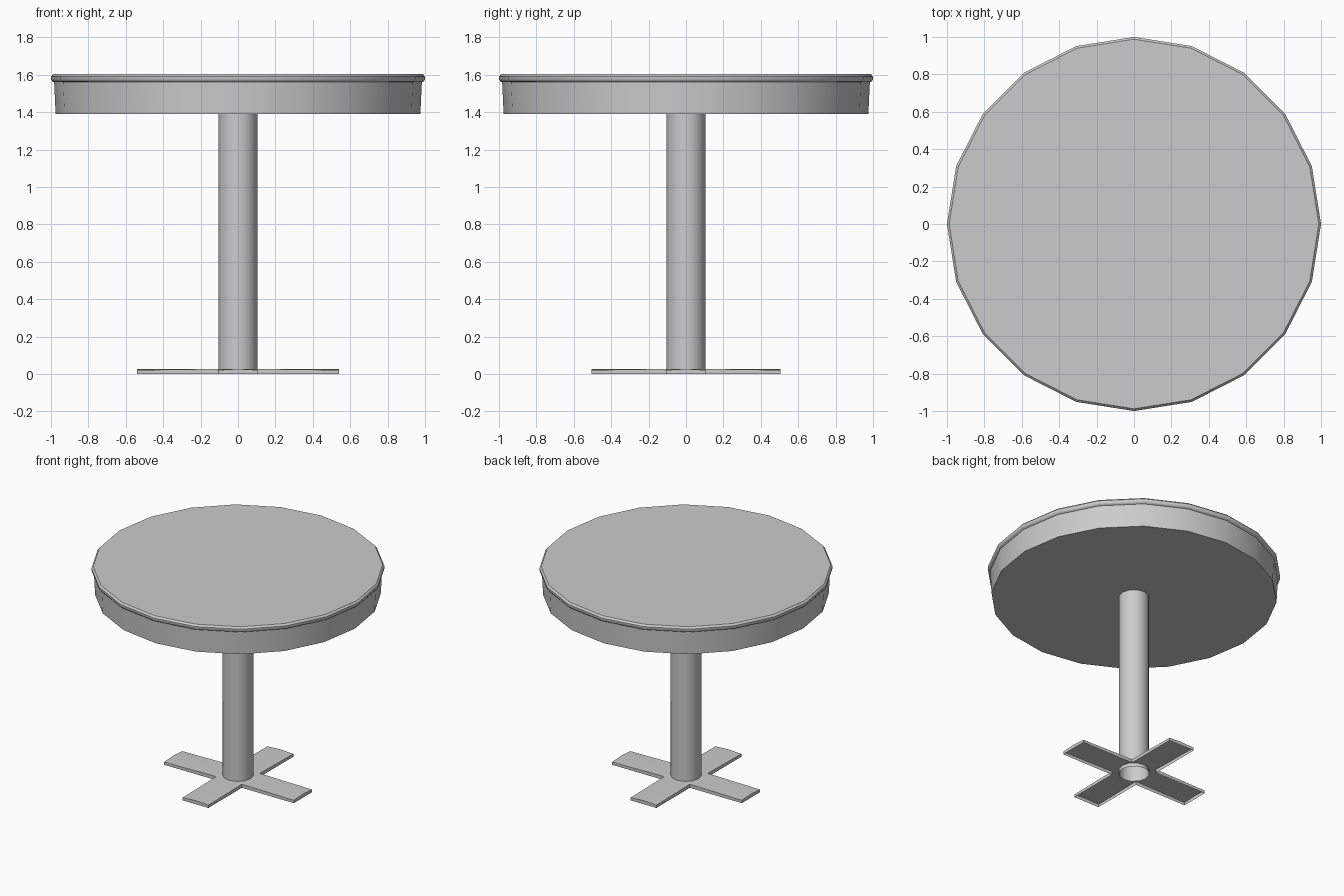
import bpy
import bmesh
import math

cube = bpy.data.objects.get("Cube")
if cube:
    bpy.data.objects.remove(cube, do_unlink=True)

# One plain grey for the whole table
grey = bpy.data.materials.new("plain grey")
grey.use_nodes = True
colour = (0.6, 0.6, 0.6, 1)
grey.diffuse_color = colour
grey.node_tree.nodes["Principled BSDF"].inputs["Base Color"].default_value = colour


def finish(name, bm):
    """Turn a bmesh into a named, smoothed object."""
    mesh = bpy.data.meshes.new(name)
    bm.to_mesh(mesh)
    bm.free()
    mesh.materials.append(grey)
    obj = bpy.data.objects.new(name, mesh)
    bpy.context.collection.objects.link(obj)
    bpy.ops.object.select_all(action="DESELECT")
    obj.select_set(True)
    bpy.context.view_layer.objects.active = obj
    bpy.ops.object.shade_smooth_by_angle(angle=math.radians(40))
    return obj


def lathe(name, profile, sides, capped):
    """Stack rings of (radius, height), listed from the bottom up."""
    bm = bmesh.new()
    rings = []
    for radius, z in profile:
        angles = [math.tau * i / sides for i in range(sides)]
        rings.append([bm.verts.new((radius * math.cos(a), radius * math.sin(a), z))
                      for a in angles])
    for low, high in zip(rings, rings[1:]):
        for i in range(sides):
            j = (i + 1) % sides
            bm.faces.new((low[i], low[j], high[j], high[i]))
    if capped:
        bm.faces.new(rings[0][::-1])
        bm.faces.new(rings[-1])
    return finish(name, bm)


# Round top: tapered apron with a small rounded lip
lathe("table_top",
      [(0.975, 1.39), (0.983, 1.56), (0.994, 1.565), (1.0, 1.575),
       (1.0, 1.59), (0.988, 1.603)], 20, True)

# Hollow post, open at the floor
POST = 0.105
lathe("post", [(POST, 0), (POST, 1.39)], 12, False)

# Cross-shaped foot: four arms meeting around the post, open underneath
HALF_WIDTH = 0.107
HUB_Z, TIP_Z = 0.027, 0.021
bm = bmesh.new()
for quarter in range(4):
    length = 0.54 if quarter % 2 == 0 else 0.505
    outline = [(HALF_WIDTH, -HALF_WIDTH, HUB_Z), (length, -HALF_WIDTH, TIP_Z),
               (length, 0, HUB_Z), (length, HALF_WIDTH, TIP_Z),
               (HALF_WIDTH, HALF_WIDTH, HUB_Z)]
    for degrees in (45, 30, 0, -30, -45):
        a = math.radians(degrees)
        r = POST * math.cos(math.radians(15)) if abs(degrees) == 45 else POST
        outline.append((r * math.cos(a), r * math.sin(a), HUB_Z))
    turn = quarter * math.pi / 2
    c, s = math.cos(turn), math.sin(turn)
    bm.faces.new([bm.verts.new((x * c - y * s, x * s + y * c, z)) for x, y, z in outline])
bmesh.ops.remove_doubles(bm, verts=bm.verts[:], dist=0.0005)

# Drop the outer edge of the foot to the floor
rim = [e for e in bm.edges if e.is_boundary
       and all(v.co.xy.length > POST * 1.1 for v in e.verts)]
skirt = bmesh.ops.extrude_edge_only(bm, edges=rim)["geom"]
for v in skirt:
    if isinstance(v, bmesh.types.BMVert):
        v.co.z = 0
bmesh.ops.recalc_face_normals(bm, faces=bm.faces[:])
if max(bm.faces, key=lambda f: f.calc_area()).normal.z < 0:
    bmesh.ops.reverse_faces(bm, faces=bm.faces[:])
bmesh.ops.triangulate(bm, faces=[f for f in bm.faces if len(f.verts) > 4])
finish("cross_foot", bm)
